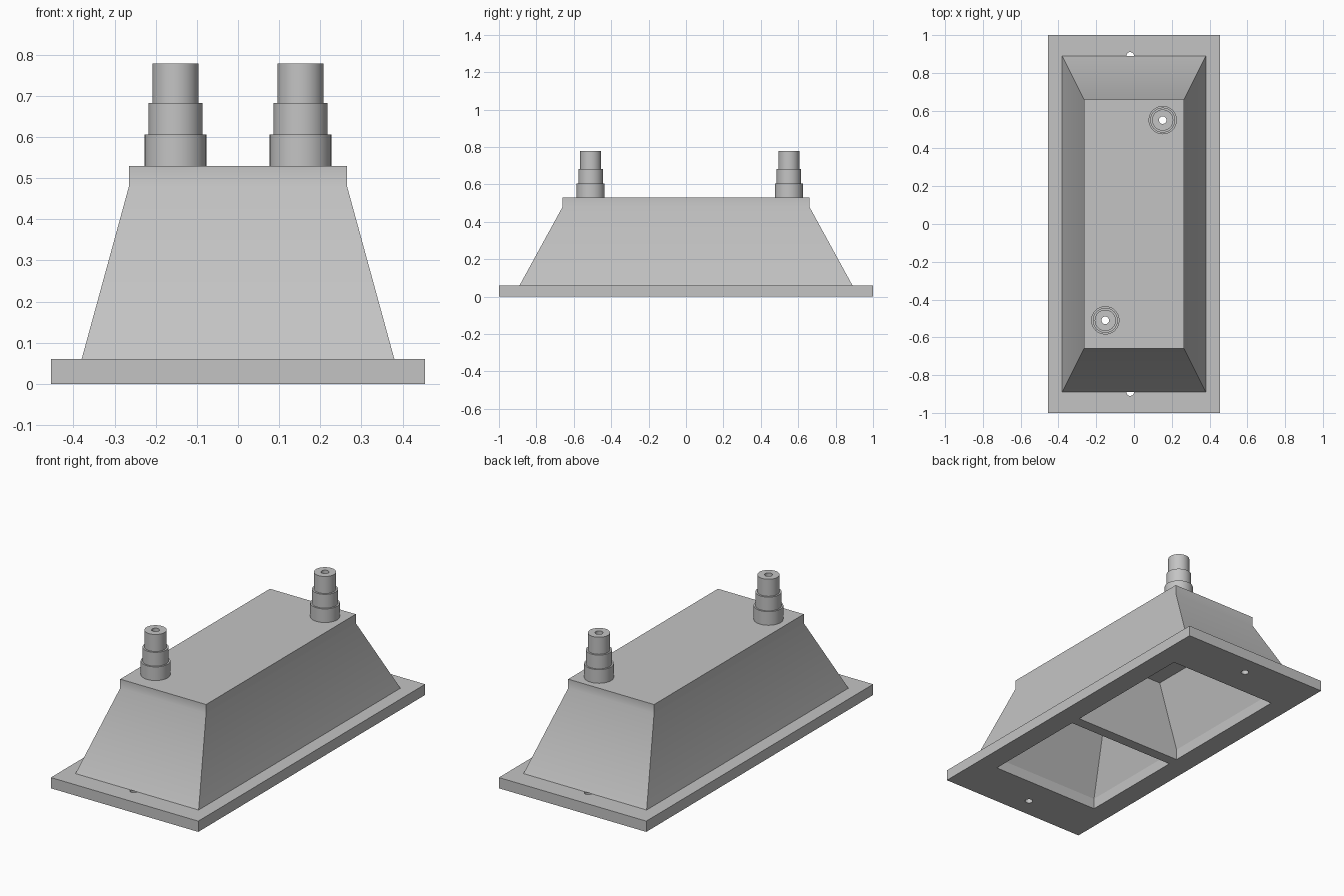
import bpy, bmesh, math

default = bpy.data.objects.get("Cube")
if default:
    bpy.data.objects.remove(default, do_unlink=True)

grey = bpy.data.materials.new("light grey")
grey.use_nodes = True
colour = (0.55, 0.55, 0.55, 1)
grey.diffuse_color = colour
grey.node_tree.nodes["Principled BSDF"].inputs["Base Color"].default_value = colour


def finish(name, bm):
    bmesh.ops.recalc_face_normals(bm, faces=bm.faces[:])
    mesh = bpy.data.meshes.new(name)
    bm.to_mesh(mesh)
    bm.free()
    mesh.materials.append(grey)
    obj = bpy.data.objects.new(name, mesh)
    bpy.context.collection.objects.link(obj)
    return obj


def loft(name, sections):
    """Stack rectangles, each (half width, y min, y max, z), into a solid."""
    bm = bmesh.new()
    rings = [[bm.verts.new(p) for p in
              ((-w, y0, z), (w, y0, z), (w, y1, z), (-w, y1, z))]
             for w, y0, y1, z in sections]
    bm.faces.new(rings[0])
    bm.faces.new(rings[-1])
    for a, b in zip(rings, rings[1:]):
        for i in range(4):
            j = (i + 1) % 4
            bm.faces.new((a[i], a[j], b[j], b[i]))
    return finish(name, bm)


def lathe(name, x, y, profile, closed, steps=40):
    """Revolve (radius, z) points about a vertical axis at x, y."""
    bm = bmesh.new()
    rings = []
    for r, z in profile:
        rings.append([bm.verts.new((x + r * math.cos(math.tau * k / steps),
                                    y + r * math.sin(math.tau * k / steps), z))
                      for k in range(steps)])
    pairs = list(zip(rings, rings[1:]))
    if closed:
        pairs.append((rings[-1], rings[0]))
    else:
        bm.faces.new(rings[0])
        bm.faces.new(rings[-1])
    for a, b in pairs:
        for k in range(steps):
            n = (k + 1) % steps
            bm.faces.new((a[k], a[n], b[n], b[k]))
    return finish(name, bm)


def select_only(obj):
    bpy.ops.object.select_all(action='DESELECT')
    obj.select_set(True)
    bpy.context.view_layer.objects.active = obj


def cut(obj, cutters):
    select_only(obj)
    for cutter in cutters:
        mod = obj.modifiers.new("cut", 'BOOLEAN')
        mod.operation = 'DIFFERENCE'
        mod.solver = 'EXACT'
        mod.object = cutter
        bpy.ops.object.modifier_apply(modifier=mod.name)


flange_top, body_top, bore = 0.06, 0.53, 0.02
pipe_spots = {"front_pipe": (-0.152, -0.51), "back_pipe": (0.152, 0.55)}

# Mounting flange and tapered hood with a short upright rim
flange = loft("flange", [(0.455, -1, 1, 0), (0.455, -1, 1, flange_top)])
hood = loft("hood", [(0.38, -0.89, 0.89, flange_top),
                     (0.265, -0.66, 0.66, 0.48),
                     (0.265, -0.66, 0.66, body_top)])

# Two tapered chambers separated by an upright divider
chambers = []
for y0, y1, top0, top1 in ((-0.73, -0.11, -0.5, -0.11), (-0.05, 0.73, -0.05, 0.5)):
    chambers.append(loft("chamber_cutter", [(0.336, y0, y1, -0.05),
                                            (0.336, y0, y1, flange_top),
                                            (0.22, top0, top1, 0.425)]))

# Screw holes in the flange, bores through the hood roof
screws = [lathe("screw_cutter", -0.02, y, [(bore, -0.05), (bore, 0.1)], False)
          for y in (-0.89, 0.89)]
bores = [lathe("bore_cutter", x, y, [(bore, 0.1), (bore, 0.6)], False)
         for x, y in pipe_spots.values()]

cut(flange, chambers + screws)
cut(hood, chambers + bores)
for cutter in chambers + screws + bores:
    bpy.data.objects.remove(cutter, do_unlink=True)

# Stepped hollow pipes
parts = [flange, hood]
for name, (x, y) in pipe_spots.items():
    profile = [(bore, body_top)]
    z = body_top
    for radius, top in ((0.075, 0.606), (0.066, 0.683), (0.056, 0.778)):
        profile += [(radius, z), (radius, top)]
        z = top
    profile.append((bore, z))
    parts.append(lathe(name, x, y, profile, True))

for part in parts:
    select_only(part)
    bpy.ops.object.shade_smooth_by_angle(angle=math.radians(30))
